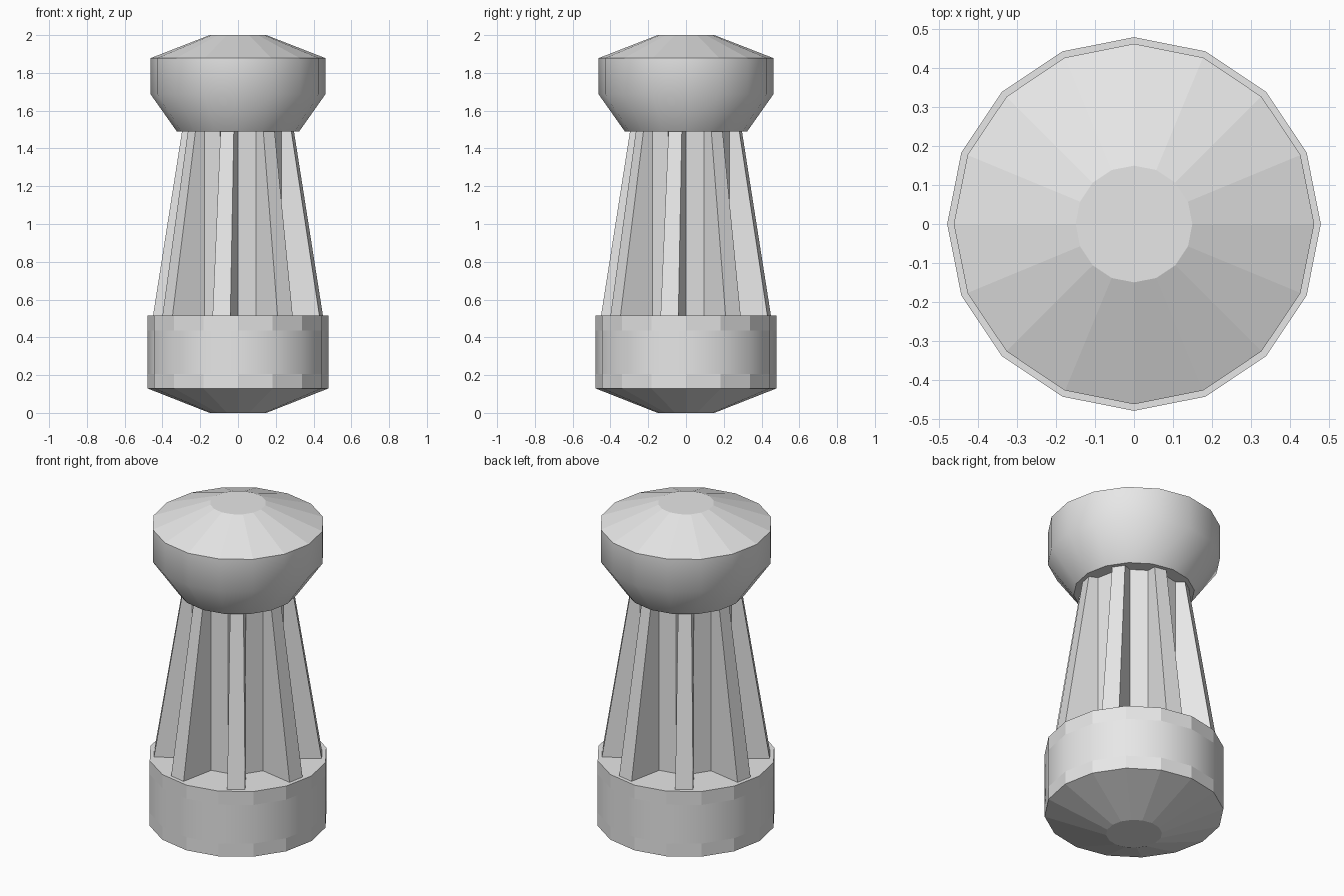
import bpy, bmesh
from math import pi, sin, cos

SIDES = 16

cube = bpy.data.objects.get("Cube")
if cube:
    bpy.data.objects.remove(cube, do_unlink=True)

grey = bpy.data.materials.new("light_grey")
grey.use_nodes = True
grey.diffuse_color = (0.8, 0.8, 0.8, 1)
grey.node_tree.nodes["Principled BSDF"].inputs["Base Color"].default_value = (0.8, 0.8, 0.8, 1)


def finish(bm, name):
    bmesh.ops.recalc_face_normals(bm, faces=bm.faces)
    mesh = bpy.data.meshes.new(name)
    bm.to_mesh(mesh)
    bm.free()
    mesh.materials.append(grey)
    obj = bpy.data.objects.new(name, mesh)
    bpy.context.collection.objects.link(obj)
    return obj


def turned(name, profile, smooth_bands=()):
    """Closed solid turned from (radius, height) points, bottom to top."""
    bm = bmesh.new()
    rings = []
    for r, z in profile:
        rings.append([bm.verts.new((r * cos(2 * pi * i / SIDES), r * sin(2 * pi * i / SIDES), z))
                      for i in range(SIDES)])
    for band, (low, high) in enumerate(zip(rings, rings[1:])):
        for i in range(SIDES):
            j = (i + 1) % SIDES
            face = bm.faces.new((low[i], low[j], high[j], high[i]))
            face.smooth = band in smooth_bands
    bm.faces.new(rings[0])
    bm.faces.new(rings[-1])
    return finish(bm, name)


def fin(name, angle):
    """Tapered rib standing on one face of the core."""
    bm = bmesh.new()
    rings = []
    for z, outer, half in ((0.515, 0.449, 0.048), (1.49, 0.295, 0.036)):
        corners = ((0.245, -0.0488), (outer, -half), (outer, half), (0.245, 0.0488))
        rings.append([bm.verts.new((r * cos(angle) - t * sin(angle),
                                    r * sin(angle) + t * cos(angle), z))
                      for r, t in corners])
    low, high = rings
    for i in range(4):
        j = (i + 1) % 4
        bm.faces.new((low[i], low[j], high[j], high[i]))
    bm.faces.new(low)
    bm.faces.new(high)
    return finish(bm, name)


# Base: bevelled foot and banded drum
turned("base", [(0.15, 0), (0.48, 0.13), (0.48, 0.207), (0.48, 0.435), (0.48, 0.515)],
       smooth_bands=(2,))

# Straight core of the shaft
turned("shaft_core", [(0.25, 0.515), (0.25, 1.49)])

# Ribs on every other face of the core
for k in range(SIDES // 2):
    fin(f"shaft_fin_{k + 1}", 2 * pi * (2 * k + 1.5) / SIDES)

# Head: rounded bowl with a shallow faceted cap
turned("head", [(0.324, 1.49), (0.463, 1.687), (0.463, 1.878), (0.15, 2.0)],
       smooth_bands=(0, 1))
